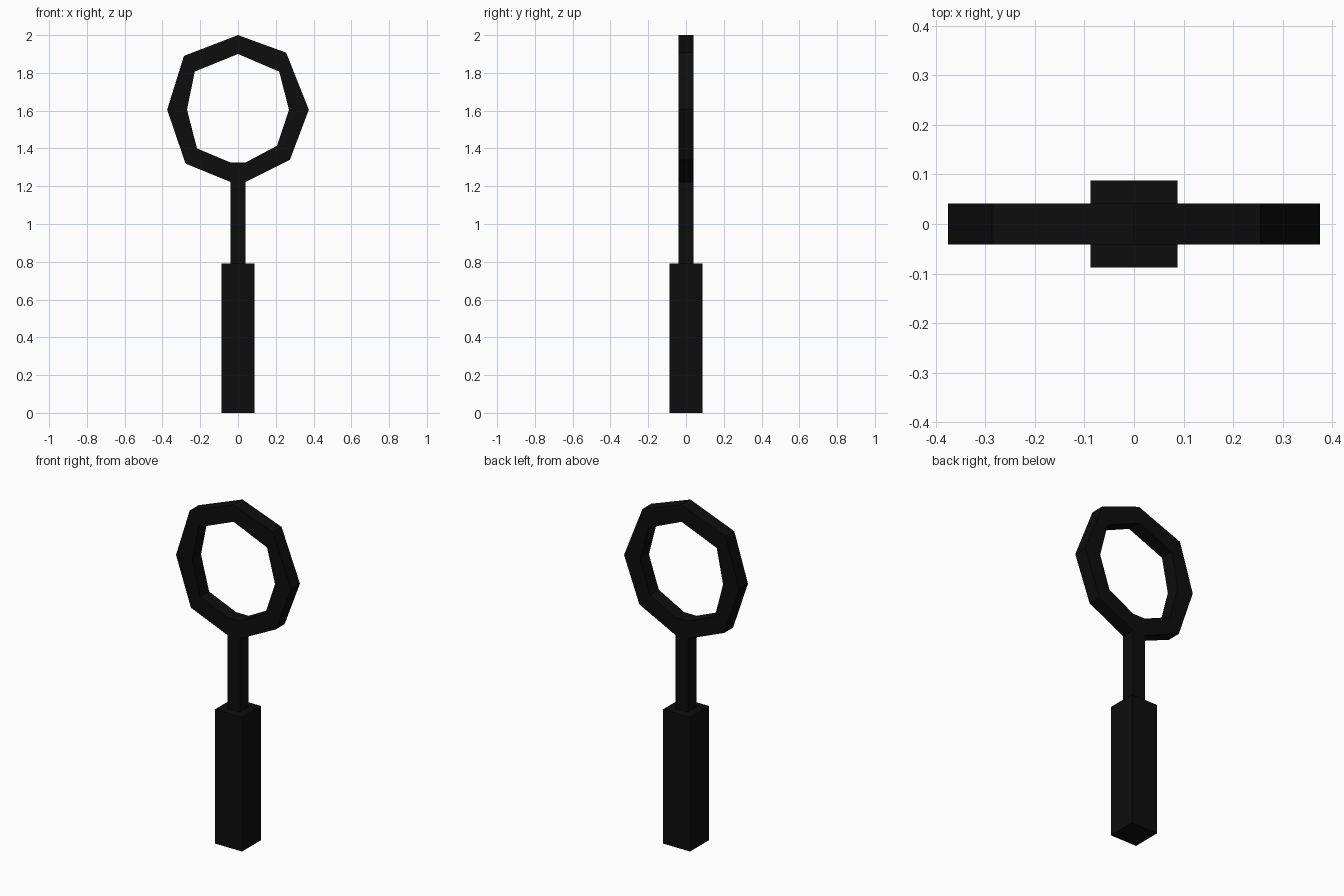
import bpy, bmesh

if "Cube" in bpy.data.objects:
    bpy.data.objects.remove(bpy.data.objects["Cube"])

black = bpy.data.materials.new("black")
black.diffuse_color = (0.004, 0.004, 0.004, 1)
black.use_nodes = True
black.node_tree.nodes["Principled BSDF"].inputs["Base Color"].default_value = black.diffuse_color


def finish(name, bm):
    bmesh.ops.recalc_face_normals(bm, faces=bm.faces[:])
    mesh = bpy.data.meshes.new(name)
    bm.to_mesh(mesh)
    bm.free()
    mesh.materials.append(black)
    obj = bpy.data.objects.new(name, mesh)
    bpy.context.collection.objects.link(obj)


def square_bar(name, half, z0, z1):
    bm = bmesh.new()
    bmesh.ops.create_cube(bm, size=1)
    for v in bm.verts:
        v.co.x *= 2 * half
        v.co.y *= 2 * half
        v.co.z = z0 if v.co.z < 0 else z1
    finish(name, bm)


# Thick grip and thin stem
square_bar("handle", 0.088, 0, 0.79)
square_bar("stem", 0.041, 0.79, 1.223)

# Slightly irregular ring: outer and inner outlines (x, z), clockwise from top
outer = [(0, 2.0), (0.255, 1.907), (0.375, 1.605), (0.275, 1.34), (0.041, 1.223),
         (-0.041, 1.223), (-0.278, 1.32), (-0.375, 1.605), (-0.286, 1.89)]
inner = [(0, 1.9), (0.218, 1.807), (0.27, 1.605), (0.206, 1.414), (0.041, 1.326),
         (-0.041, 1.326), (-0.217, 1.40), (-0.27, 1.605), (-0.229, 1.807)]
bm = bmesh.new()
loops = [[bm.verts.new((x, y, z)) for x, z in outline]
         for outline, y in ((outer, -0.041), (outer, 0.041), (inner, 0.041), (inner, -0.041))]
n = len(outer)
for k in range(4):
    a, b = loops[k], loops[(k + 1) % 4]
    for i in range(n):
        j = (i + 1) % n
        bm.faces.new((a[i], a[j], b[j], b[i]))
finish("ring", bm)
